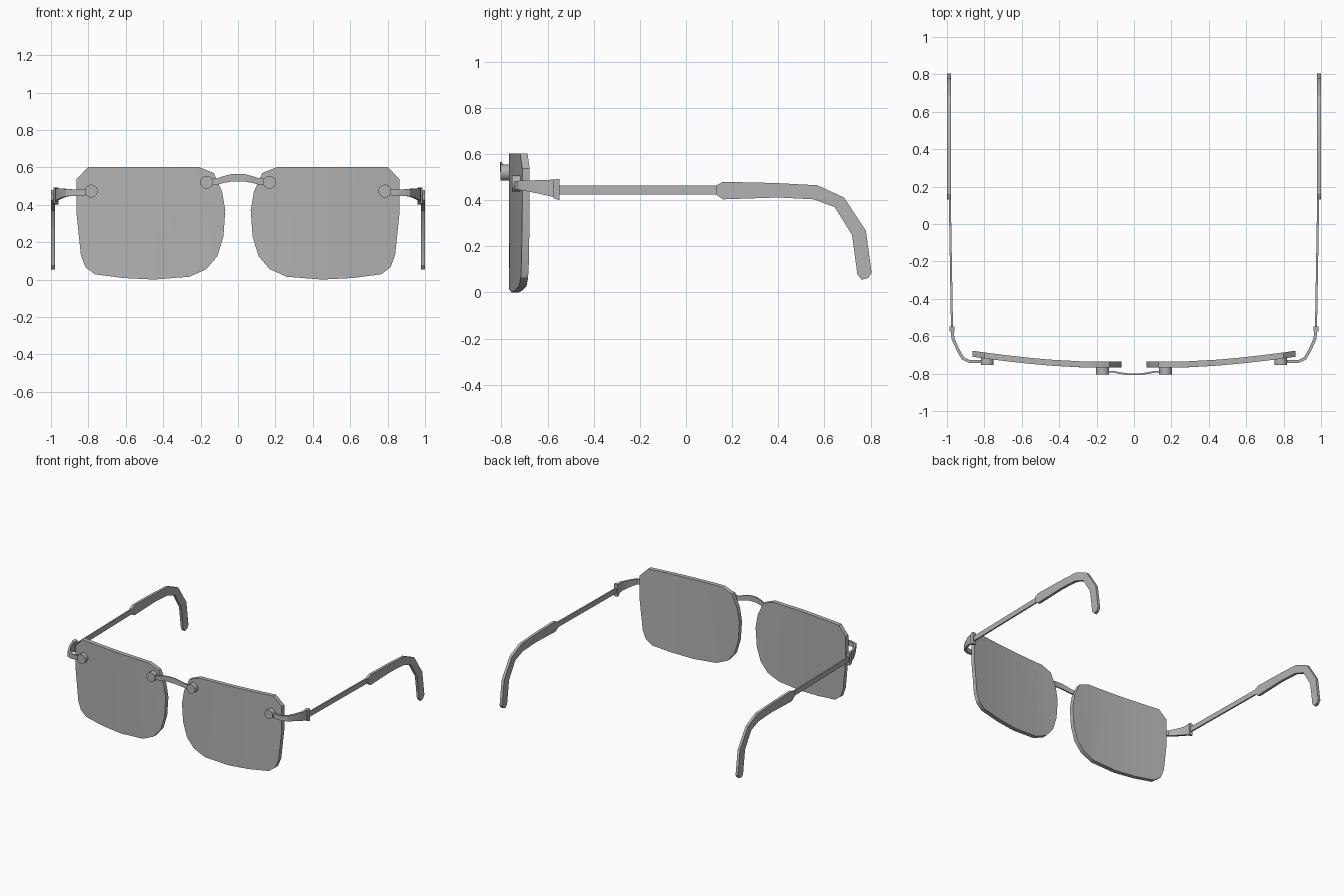
import bpy, bmesh, math
from mathutils import Vector, Matrix

if "Cube" in bpy.data.objects:
    bpy.data.objects.remove(bpy.data.objects["Cube"])

grey = bpy.data.materials.new("grey")
grey.diffuse_color = (0.45, 0.45, 0.45, 1)
grey.use_nodes = True
grey.node_tree.nodes["Principled BSDF"].inputs["Base Color"].default_value = grey.diffuse_color


def finish(bm, name, mirror=True, angle=30):
    """Turn a bmesh into a shaded object, mirrored across x."""
    bmesh.ops.recalc_face_normals(bm, faces=bm.faces)
    me = bpy.data.meshes.new(name)
    bm.to_mesh(me)
    bm.free()
    me.materials.append(grey)
    ob = bpy.data.objects.new(name, me)
    bpy.context.collection.objects.link(ob)
    bpy.ops.object.select_all(action='DESELECT')
    ob.select_set(True)
    bpy.context.view_layer.objects.active = ob
    bpy.ops.object.shade_smooth_by_angle(angle=math.radians(angle))
    if mirror:
        ob.modifiers.new("mirror", 'MIRROR')
    return ob


def prism(points, offset):
    """Extrude a closed outline of 3D points."""
    bm = bmesh.new()
    face = bm.faces.new([bm.verts.new(p) for p in points])
    ext = bmesh.ops.extrude_face_region(bm, geom=[face])
    bmesh.ops.translate(bm, vec=offset,
                        verts=[v for v in ext['geom'] if isinstance(v, bmesh.types.BMVert)])
    return bm


def strap(stations, t):
    """Flat band through (x, y, z_low, z_high) stations, thickness t in plan."""
    bm = bmesh.new()
    rings = []
    for i, (x, y, lo, hi) in enumerate(stations):
        a, b = stations[max(i - 1, 0)], stations[min(i + 1, len(stations) - 1)]
        d = Vector((b[0] - a[0], b[1] - a[1])).normalized()
        nx, ny = -d.y * t / 2, d.x * t / 2
        rings.append([bm.verts.new(p) for p in (
            (x + nx, y + ny, lo), (x - nx, y - ny, lo),
            (x - nx, y - ny, hi), (x + nx, y + ny, hi))])
    for r, s in zip(rings, rings[1:]):
        for k in range(4):
            bm.faces.new((r[k], r[(k + 1) % 4], s[(k + 1) % 4], s[k]))
    bm.faces.new(rings[0])
    bm.faces.new(rings[-1])
    return bm


def peg(name, x, z, y0, y1, r):
    bm = bmesh.new()
    mat = Matrix.Translation((x, (y0 + y1) / 2, z)) @ Matrix.Rotation(math.pi / 2, 4, 'X')
    bmesh.ops.create_cone(bm, cap_ends=True, segments=14, radius1=r, radius2=r,
                          depth=y1 - y0, matrix=mat)
    finish(bm, name)


# Lenses: flat outline cut into vertical strips, then bent back at the outer side
outline = [(0.13, 0.57), (0.21, 0.602), (0.80, 0.602), (0.863, 0.537), (0.863, 0.35),
           (0.84, 0.13), (0.815, 0.065), (0.765, 0.028), (0.61, 0.008), (0.45, 0.0),
           (0.26, 0.015), (0.17, 0.055), (0.11, 0.125), (0.078, 0.23), (0.068, 0.37),
           (0.085, 0.47)]
bm = prism([(x, -0.768, z) for x, z in outline], (0, 0.032, 0))
for cut in (0.25, 0.45, 0.56, 0.66, 0.76):
    bmesh.ops.bisect_plane(bm, geom=bm.verts[:] + bm.edges[:] + bm.faces[:],
                           plane_co=(cut, 0, 0), plane_no=(1, 0, 0))
for v in bm.verts:
    v.co.y += 0.058 * (max(v.co.x - 0.25, 0) / 0.613) ** 1.5
finish(bm, "lens")

# Bridge: thin arched band between the two lens pegs
half = [(0.165, -0.788, 0.502, 0.538), (0.11, -0.790, 0.508, 0.542),
        (0.07, -0.798, 0.518, 0.555), (0.03, -0.803, 0.525, 0.565)]
finish(strap([(-x, y, a, b) for x, y, a, b in half] + half[::-1], 0.009), "bridge", False)
peg("bridge_peg", 0.168, 0.52, -0.805, -0.762, 0.035)

# Hinge arms: bands wrapping from the outer pegs around to the temples
finish(strap([(0.78, -0.737, 0.453, 0.485), (0.88, -0.735, 0.447, 0.482),
              (0.915, -0.718, 0.445, 0.485), (0.94, -0.675, 0.437, 0.486),
              (0.967, -0.615, 0.424, 0.488), (0.974, -0.555, 0.410, 0.490)], 0.016),
       "hinge_arm")
peg("hinge_peg", 0.785, 0.473, -0.755, -0.705, 0.035)

# Hinge blocks at the end of each arm
finish(prism([(0.960, y, z) for y, z in
              ((-0.575, 0.408), (-0.548, 0.400), (-0.548, 0.492), (-0.575, 0.490))],
             (0.027, 0, 0)), "hinge_block")

# Temple rods
finish(strap([(0.973, -0.56, 0.425, 0.463), (0.985, 0.15, 0.425, 0.463)], 0.011), "temple")

# Temple tips: hooked paddles behind the ears
tip = [(0.13, 0.463), (0.16, 0.48), (0.38, 0.475), (0.57, 0.465), (0.685, 0.412),
       (0.78, 0.268), (0.805, 0.085), (0.79, 0.063), (0.762, 0.055), (0.743, 0.078),
       (0.72, 0.25), (0.645, 0.37), (0.555, 0.404), (0.40, 0.412), (0.16, 0.404),
       (0.13, 0.425)]
finish(prism([(0.979, y, z) for y, z in tip], (0.020, 0, 0)), "temple_tip")
